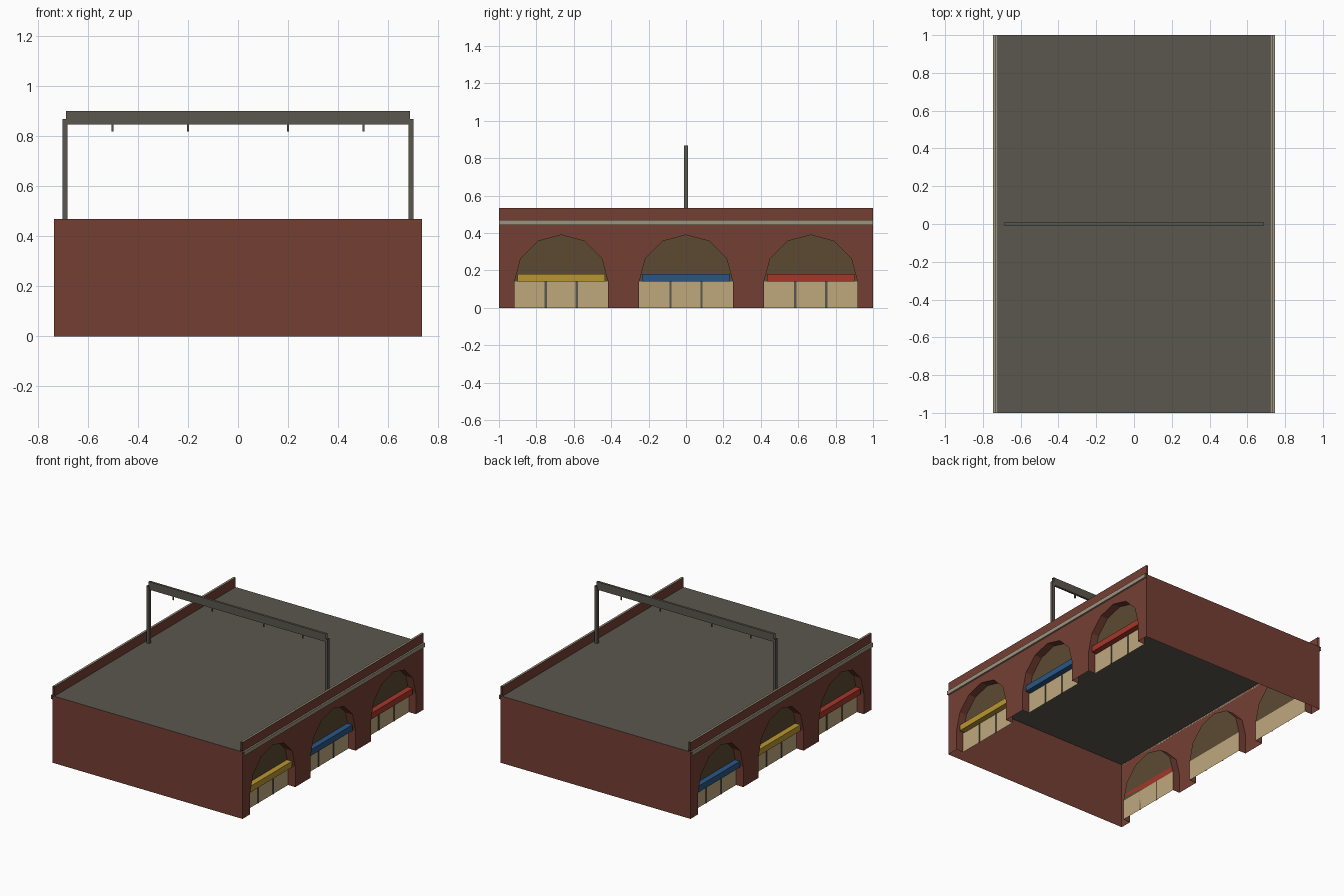
import bpy, bmesh
from math import cos, sin, pi
from mathutils import Vector

cube = bpy.data.objects.get("Cube")
if cube:
    bpy.data.objects.remove(cube, do_unlink=True)


def material(name, hex_code):
    """Flat material from an sRGB hex string."""
    srgb = [int(hex_code[i:i + 2], 16) / 255 for i in (0, 2, 4)]
    col = [((c + 0.055) / 1.055) ** 2.4 if c > 0.04 else c / 12.92 for c in srgb] + [1]
    m = bpy.data.materials.new(name)
    m.use_nodes = True
    m.diffuse_color = col
    bsdf = m.node_tree.nodes["Principled BSDF"]
    bsdf.inputs["Base Color"].default_value = col
    bsdf.inputs["Roughness"].default_value = 0.9
    return m


brick = material("brick", "743F33")
stone = material("stone", "9C927E")
steel = material("dark_grey", "5A574D")
infill = material("arch_infill", "5C4A32")
shop = material("shopfront_tan", "BFA87D")
blue = material("awning_blue", "2A5684")
red = material("awning_red", "A5372A")
yellow = material("awning_yellow", "B99632")


def finish(name, bm, mats):
    me = bpy.data.meshes.new(name)
    bm.to_mesh(me)
    bm.free()
    for m in mats:
        me.materials.append(m)
    ob = bpy.data.objects.new(name, me)
    bpy.context.scene.collection.objects.link(ob)
    return ob


def sheets(name, polys, mat, side=1):
    """Polygons; side=-1 turns them half a turn about z."""
    bm = bmesh.new()
    for poly in polys:
        bm.faces.new([bm.verts.new((x * side, y * side, z)) for x, y, z in poly])
    bmesh.ops.remove_doubles(bm, verts=bm.verts, dist=1e-5)
    return finish(name, bm, [mat])


def box(name, lo, hi, mat, side=1, open_axes=()):
    """Box between two corners, with the faces across open_axes left out."""
    lo, hi = Vector(lo), Vector(hi)
    bm = bmesh.new()
    bmesh.ops.create_cube(bm, size=1)
    bm.normal_update()
    gone = [f for f in bm.faces if any(abs(f.normal[a]) > 0.9 for a in open_axes)]
    bmesh.ops.delete(bm, geom=gone, context="FACES_ONLY")
    for v in bm.verts:
        p = [(lo[i] + hi[i]) / 2 + v.co[i] * (hi[i] - lo[i]) for i in range(3)]
        v.co = (p[0] * side, p[1] * side, p[2])
    return finish(name, bm, [mat])


W, L = 0.735, 1.0            # half width and half length
DECK, TOP = 0.468, 0.535     # deck and parapet heights
BACK = 0.68                  # plane of the arch infill
INNER = 0.72                 # inner face of the parapet
R, SPRING = 0.25, 0.14       # arch radius and springing height
CENTRES = (-0.667, 0, 0.667)


def arch(c, x):
    """Arch outline from left foot to right foot."""
    curve = [(x, c - R * cos(i * pi / 6), SPRING + R * sin(i * pi / 6)) for i in range(7)]
    return [(x, c - R, 0)] + curve + [(x, c + R, 0)]


# Deck and plain end walls
sheets("deck", [[(-W, -L, DECK), (W, -L, DECK), (W, L, DECK), (-W, L, DECK)]], steel)
for side, name in ((1, "front_wall"), (-1, "back_wall")):
    sheets(name, [[(-W, -L, 0), (W, -L, 0), (W, -L, DECK), (-W, -L, DECK)]], brick, side)

# Arcaded long sides
for side, label, awnings in ((1, "left", (yellow, blue, red)),
                             (-1, "right", (blue, yellow, red))):
    outline = [(W, -L, 0)]
    reveals = []
    for c in CENTRES:
        pts = arch(c, W)
        outline += pts
        for a, b in zip(pts, pts[1:]):
            reveals.append([a, (BACK, *a[1:]), (BACK, *b[1:]), b])
    outline += [(W, L, 0), (W, L, TOP), (W, -L, TOP)]
    sheets(label + "_arcade_wall", [outline] + reveals, brick, side)

    # Parapet back, coping and stone band
    sheets(label + "_parapet_inner",
           [[(INNER, L, DECK), (INNER, -L, DECK), (INNER, -L, TOP), (INNER, L, TOP)]],
           brick, side)
    sheets(label + "_coping",
           [[(INNER, -L, TOP), (W, -L, TOP), (W, L, TOP), (INNER, L, TOP)]], stone, side)
    box(label + "_stone_band", (W, -L, 0.442), (0.746, L, 0.47), stone, side, (1,))

    # Shop units inside the arches
    for n, (c, colour) in enumerate(zip(CENTRES, awnings), 1):
        unit = f"{label}_unit_{n}"
        sheets(unit + "_infill", [arch(c, BACK)[-2:0:-1]], infill, side)
        sheets(unit + "_shopfront",
               [[(BACK, c - R, 0), (BACK, c + R, 0),
                 (BACK, c + R, SPRING), (BACK, c - R, SPRING)]], shop, side)
        for k in (-1, 1):
            y = c + k * R / 3
            box(f"{unit}_divider_{k}", (BACK, y - 0.006, 0),
                (BACK + 0.004, y + 0.006, SPRING), steel, side)
        box(unit + "_awning", (BACK, c - 0.235, SPRING), (0.72, c + 0.235, 0.182), colour, side)

    # Gantry post
    box(label + "_gantry_post", (0.68, -0.01, DECK), (0.7, 0.01, 0.868), steel, side, (2,))

# Gantry beam and hangers
box("gantry_beam", (-0.687, -0.008, 0.845), (0.687, 0.008, 0.9), steel, 1, (0,))
for n, x in enumerate((-0.5, -0.2, 0.2, 0.5), 1):
    box(f"gantry_hanger_{n}", (x - 0.004, -0.004, 0.818), (x + 0.004, 0.004, 0.845), steel)
